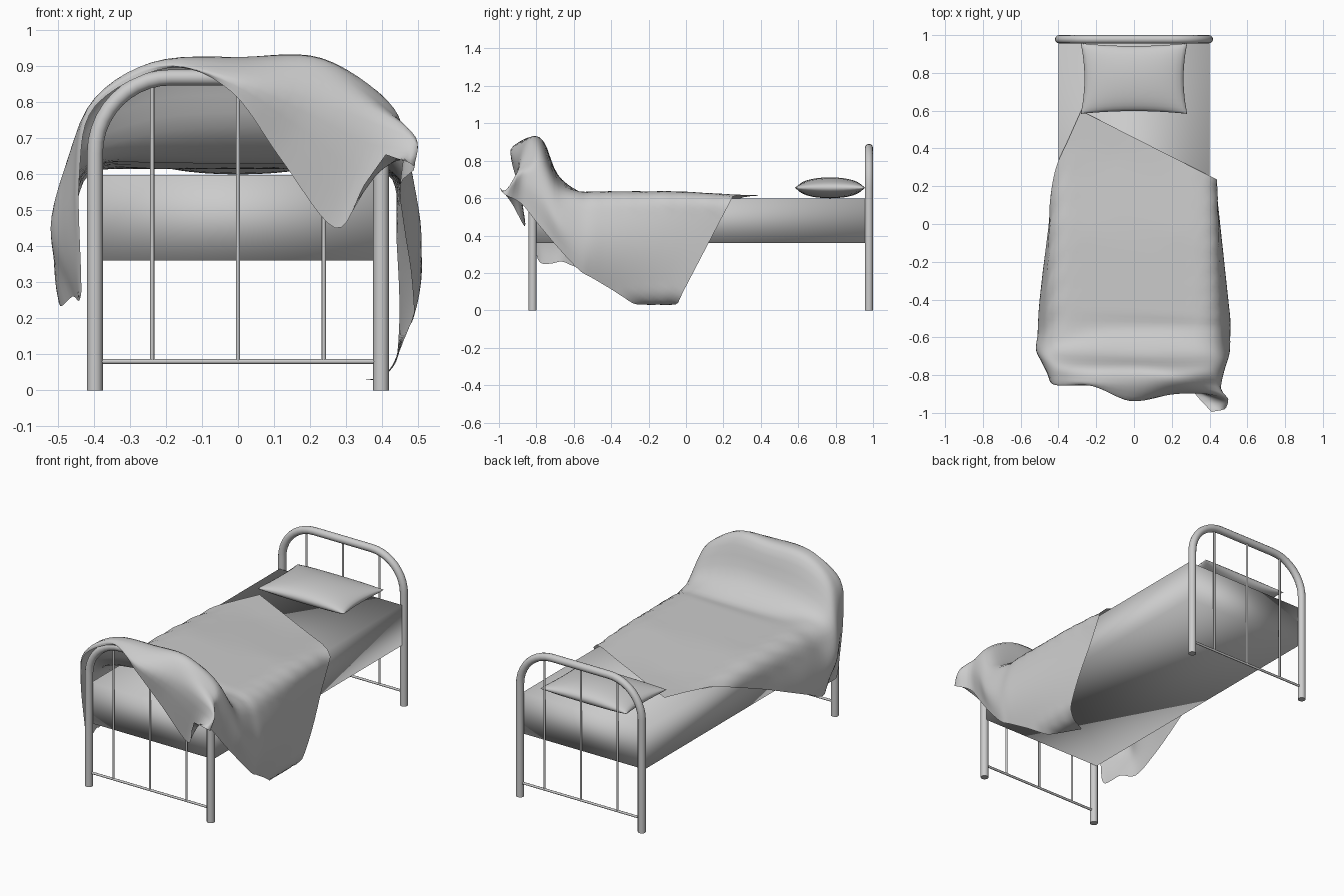
import bpy, bmesh, math
from mathutils import Vector

if "Cube" in bpy.data.objects:
    bpy.data.objects.remove(bpy.data.objects["Cube"])


def finish(name, bm, smooth=True):
    me = bpy.data.meshes.new(name)
    bm.to_mesh(me)
    bm.free()
    ob = bpy.data.objects.new(name, me)
    bpy.context.collection.objects.link(ob)
    for p in me.polygons:
        p.use_smooth = smooth
    return ob


def tube(name, pts, r, sides=4):
    cu = bpy.data.curves.new(name, 'CURVE')
    cu.dimensions = '3D'
    cu.bevel_depth = r
    cu.bevel_resolution = sides
    cu.use_fill_caps = True
    sp = cu.splines.new('POLY')
    sp.points.add(len(pts) - 1)
    for p, c in zip(sp.points, pts):
        p.co = (*c, 1)
    sp.use_smooth = True
    ob = bpy.data.objects.new(name, cu)
    bpy.context.collection.objects.link(ob)
    return ob


def skin(bm, grid):
    vs = [[bm.verts.new(p) for p in row] for row in grid]
    for a, b in zip(vs, vs[1:]):
        for i in range(len(a) - 1):
            bm.faces.new((a[i], a[i + 1], b[i + 1], b[i]))


def spline(pts, n):
    """Catmull-Rom curve through pts with n steps per span."""
    p = [2 * pts[0] - pts[1]] + pts + [2 * pts[-1] - pts[-2]]
    out = []
    for i in range(1, len(p) - 2):
        a, b, c, d = p[i - 1:i + 3]
        for k in range(n):
            t = k / n
            out.append(0.5 * (2 * b + (c - a) * t + (2 * a - 5 * b + 4 * c - d) * t ** 2
                              + (3 * b - a - 3 * c + d) * t ** 3))
    return out + [pts[-1]]


# Bed ends: arched tube, bottom rail and three thin bars
def bed_end(name, y):
    h, w, r = 0.868, 0.397, 0.21
    arc = [(-w + r - r * math.cos(a), y, h - r + r * math.sin(a))
           for a in [math.pi / 2 * i / 10 for i in range(11)]]
    left = [(-w, y, 0)] + arc
    tube(name + "_arch", left + [(-x, yy, z) for x, yy, z in reversed(left)], 0.022)
    tube(name + "_rail", [(-w, y, 0.08), (w, y, 0.08)], 0.007, 2)
    for i, x in enumerate((-0.238, 0, 0.238)):
        tube(f"{name}_bar_{i}", [(x, y, 0.08), (x, y, h)], 0.006, 2)


bed_end("headboard", 0.978)
bed_end("footboard", -0.82)

# Mattress
bm = bmesh.new()
bmesh.ops.create_cube(bm, size=1)
for v in bm.verts:
    v.co = (v.co.x * 0.8, v.co.y * 1.757 + 0.0785, v.co.z * 0.237 + 0.4785)
finish("mattress", bm)

# Pillow: two puffed grids with pinched-in edges
bm = bmesh.new()
N = 16
for side in (1, -1):
    grid = []
    for j in range(N + 1):
        v = math.sin((j / N - 0.5) * math.pi)
        row = []
        for i in range(N + 1):
            u = math.sin((i / N - 0.5) * math.pi) * side
            puff = max(0, (1 - u * u) * (1 - v * v)) ** 0.45
            row.append((0.282 * u * (1 - 0.07 * (1 - v * v)),
                        0.77 + 0.187 * v * (1 - 0.08 * (1 - u * u)),
                        0.655 + side * 0.056 * puff))
        grid.append(row)
    skin(bm, grid)
bmesh.ops.remove_doubles(bm, verts=bm.verts, dist=0.0005)
finish("pillow", bm)


# Blanket: skewed sheet draped over the mattress, then pulled over the footboard
def drape(a, b):
    s, d = (1 if a > 0 else -1), abs(a) - 0.41
    top = 0.614 + 0.022 * min(1, max(0, (0.35 - b) / 0.4))
    if d < 0:
        return Vector((a, b, top - 0.012 * max(0, 1 + d / 0.06)))
    bulge = 0.07 * min(1, max(0, (0.15 - b) / 0.65)) * math.sin(math.pi * min(1, d / 0.54))
    x = 0.41 + min(d, 0.03) + bulge
    z = top - 0.012 - d
    if z < 0.08:                       # hem turned under on the floor
        x -= 0.08 - z
        z = 0.03 + 0.05 * max(0, 1 - (0.08 - z) / 0.06) ** 2
    return Vector((s * x, b, z))


foot = [  # rows of nine points from left hem to right hem
    [(-.46, -.66, .26), (-.52, -.66, .45), (-.45, -.67, .63), (-.25, -.68, .71), (0, -.69, .73),
     (.22, -.69, .72), (.43, -.68, .65), (.505, -.68, .48), (.48, -.68, .33)],
    [(-.445, -.72, .25), (-.49, -.73, .5), (-.425, -.75, .76), (-.24, -.76, .885), (0, -.76, .90),
     (.22, -.77, .90), (.41, -.77, .80), (.475, -.78, .64), (.46, -.79, .46)],
    [(-.44, -.77, .25), (-.46, -.79, .55), (-.42, -.81, .78), (-.24, -.83, .91), (.02, -.84, .922),
     (.24, -.84, .908), (.42, -.84, .78), (.46, -.87, .70), (.45, -.88, .57)],
    [(-.435, -.79, .27), (-.45, -.82, .58), (-.41, -.85, .79), (-.23, -.855, .90), (-.01, -.93, .87),
     (.22, -.90, .80), (.38, -.90, .74), (.49, -.93, .69), (.49, -.97, .62)],
    [(-.435, -.80, .30), (-.44, -.835, .6), (-.395, -.855, .79), (-.19, -.86, .895), (-.02, -.935, .83),
     (.12, -.89, .64), (.27, -.86, .45), (.35, -.93, .57), (.41, -.995, .655)],
]
COLS = 6
foot = [spline([Vector(p) for p in row], COLS) for row in foot]
columns = []
for i in range(8 * COLS + 1):
    u = i / (8 * COLS)
    head = Vector((-0.28, 0.60)).lerp(Vector((1.10, -0.10)), u)
    end = Vector((-0.80, -0.57)).lerp(Vector((0.82, -0.57)), u)
    body = [drape(*head.lerp(end, k / 8)) for k in range(9)]
    columns.append(spline(body + [row[i] for row in foot], 4))
bm = bmesh.new()
skin(bm, columns)
bmesh.ops.recalc_face_normals(bm, faces=bm.faces)
finish("blanket", bm)
